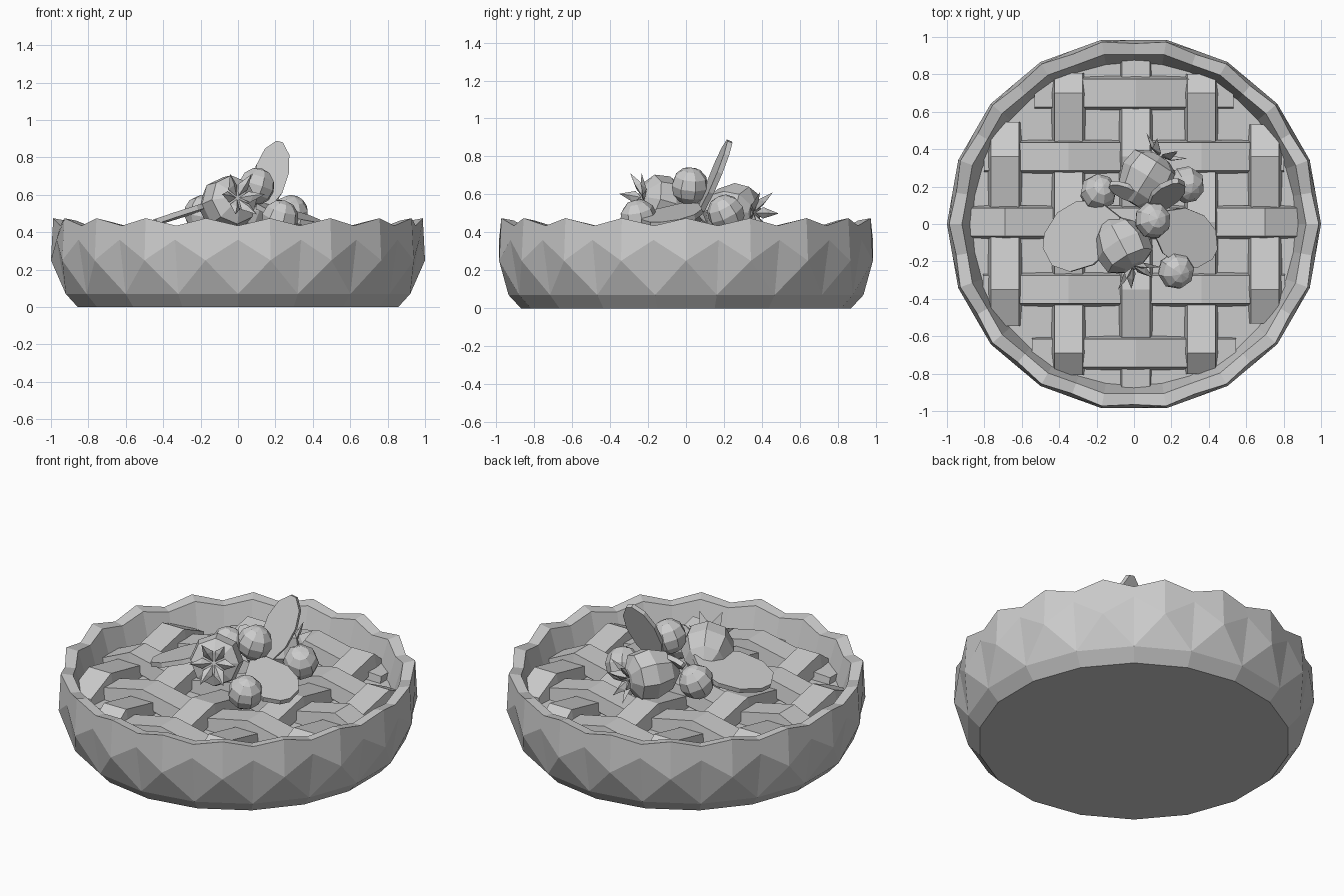
import bpy, bmesh
from math import sin, cos, pi, sqrt
from mathutils import Vector

if "Cube" in bpy.data.objects:
    bpy.data.objects.remove(bpy.data.objects["Cube"], do_unlink=True)

clay = bpy.data.materials.new("pale_grey")
clay.use_nodes = True
clay.diffuse_color = (0.6, 0.6, 0.6, 1)
clay.node_tree.nodes["Principled BSDF"].inputs["Base Color"].default_value = (0.6, 0.6, 0.6, 1)


def finish(name, bm):
    bmesh.ops.recalc_face_normals(bm, faces=bm.faces)
    mesh = bpy.data.meshes.new(name)
    bm.to_mesh(mesh)
    bm.free()
    mesh.materials.append(clay)
    obj = bpy.data.objects.new(name, mesh)
    bpy.context.collection.objects.link(obj)
    return obj


def bridge(bm, a, b, closed=True):
    n = len(a)
    for i in range(n if closed else n - 1):
        j = (i + 1) % n
        bm.faces.new((a[i], a[j], b[j], b[i]))


# Crust: faceted diamond wall under a scalloped rim
N = 18
bm = bmesh.new()


def ring(r, z, offset=0.0, n=N):
    pts = [(k + offset) * 2 * pi / n for k in range(n)]
    return [bm.verts.new((r * sin(a), -r * cos(a), z)) for a in pts]


def scallop(r_valley, r_crest, z_valley, z_crest):
    valleys = ring(r_valley, z_valley)
    crests = ring(r_crest, z_crest, 0.5)
    return [v for pair in zip(valleys, crests) for v in pair]


base, low = ring(0.87, 0), ring(0.935, 0.07)
mid, high = ring(1.0, 0.25, 0.5), ring(0.985, 0.36)
rim = scallop(0.965, 0.988, 0.435, 0.475)
lip = scallop(0.905, 0.92, 0.43, 0.462)
inner = ring(0.865, 0.28, 0, 2 * N)
bm.faces.new(base)
bridge(bm, base, low)
for k in range(N):
    n = (k + 1) % N
    bm.faces.new((low[k], low[n], mid[k]))
    bm.faces.new((low[k], mid[k], high[k]))
    bm.faces.new((low[n], high[n], mid[k]))
    bm.faces.new((high[k], mid[k], rim[2 * k + 1], rim[2 * k]))
    bm.faces.new((mid[k], high[n], rim[2 * n], rim[2 * k + 1]))
bridge(bm, rim, lip)
bridge(bm, lip, inner)
bm.faces.new(inner)
finish("crust", bm)

# Woven lattice strips
SPOTS = [-0.69, -0.35, 0.01, 0.36, 0.70]


def strip(name, index, along_x):
    c = SPOTS[index]
    end = sqrt(0.88 ** 2 - c * c)
    path = [(-end, 0.32)]
    for j, s in enumerate(SPOTS):
        if abs(s) < end - 0.06:
            over = ((index + j) % 2 == 0) == along_x
            path.append((s, 0.405 if over else 0.33))
    path.append((end, 0.32))
    bm = bmesh.new()
    loops = []
    for t, z in path:
        section = [(-0.09, z - 0.09), (-0.075, z), (0.075, z), (0.09, z - 0.09)]
        loops.append([bm.verts.new((t, c + w, h) if along_x else (c + w, t, h))
                      for w, h in section])
    for a, b in zip(loops, loops[1:]):
        bridge(bm, a, b)
    bm.faces.new(loops[0])
    bm.faces.new(loops[-1])
    finish(name, bm)


for i in range(len(SPOTS)):
    strip(f"cross_strip_{i + 1}", i, True)
    strip(f"long_strip_{i + 1}", i, False)


# Large berries: eight-sided turned body with a pointed calyx
def place(obj, centre, direction):
    obj.location = centre
    obj.rotation_mode = 'QUATERNION'
    obj.rotation_quaternion = Vector(direction).to_track_quat('Z', 'Y')


def large_berry(name, centre, direction):
    bm_body = bmesh.new()
    rings = []
    for r, z in [(0.05, -0.16), (0.115, -0.10), (0.15, 0.0), (0.135, 0.09), (0.06, 0.13)]:
        rings.append([bm_body.verts.new((r * cos(k * pi / 4), r * sin(k * pi / 4), z))
                      for k in range(8)])
    for a, b in zip(rings, rings[1:]):
        bridge(bm_body, a, b)
    bm_body.faces.new(rings[0])
    bm_body.faces.new(rings[-1])
    place(finish(name, bm_body), centre, direction)

    bm_leaf = bmesh.new()
    for k in range(6):
        a = k * pi / 3

        def point(r, turn, z):
            return bm_leaf.verts.new((r * cos(a + turn), r * sin(a + turn), z))
        root, tip = point(0.01, 0, 0.13), point(0.13, 0, 0.20)
        left, right = point(0.07, 0.45, 0.145), point(0.07, -0.45, 0.145)
        ridge = point(0.07, 0, 0.175)
        for tri in ((root, left, ridge), (root, ridge, right), (left, tip, ridge),
                    (ridge, tip, right), (root, right, left), (left, right, tip)):
            bm_leaf.faces.new(tri)
    place(finish(name + "_calyx", bm_leaf), centre, direction)


large_berry("front_berry", (-0.06, -0.12, 0.55), (0.42, -0.8, 0.25))
large_berry("back_berry", (0.07, 0.25, 0.51), (0.5, 0.8, -0.05))

# Small round berries
for i, spot in enumerate([(-0.19, 0.17, 0.50), (0.10, 0.02, 0.645),
                          (0.225, -0.25, 0.475), (0.28, 0.21, 0.50)]):
    bm = bmesh.new()
    bmesh.ops.create_uvsphere(bm, u_segments=8, v_segments=6, radius=0.1)
    ball = finish(f"small_berry_{i + 1}", bm)
    place(ball, spot, (0.3, 0.4 - 0.3 * i, 1))


# Leaves: a tapered outline swept along a length direction and thickened
def leaf(name, root, tip, side, width):
    root, tip, side = Vector(root), Vector(tip), Vector(side).normalized()
    normal = (tip - root).cross(side).normalized() * 0.014
    outline = [(0, 0.35), (0.3, 0.9), (0.6, 1), (0.85, 0.75), (1, 0.2)]
    outline += [(t, -w) for t, w in reversed(outline)]
    bm = bmesh.new()
    faces = []
    for sign in (1, -1):
        faces.append([bm.verts.new(root.lerp(tip, t) + side * w * width / 2 + normal * sign)
                      for t, w in outline])
        bm.faces.new(faces[-1])
    bridge(bm, *faces)
    finish(name, bm)


leaf("left_leaf", (-0.08, -0.03, 0.57), (-0.48, -0.09, 0.44), (0.1, 1, 0), 0.38)
leaf("right_leaf", (0.12, 0.02, 0.54), (0.43, -0.16, 0.44), (0.45, 0.9, 0), 0.30)
leaf("upright_leaf", (0.13, 0.08, 0.52), (0.22, 0.23, 0.88), (1, 0.1, -0.25), 0.18)
leaf("small_leaf", (0.08, 0.12, 0.56), (-0.13, 0.21, 0.60), (0.2, 0.5, 0.6), 0.10)
